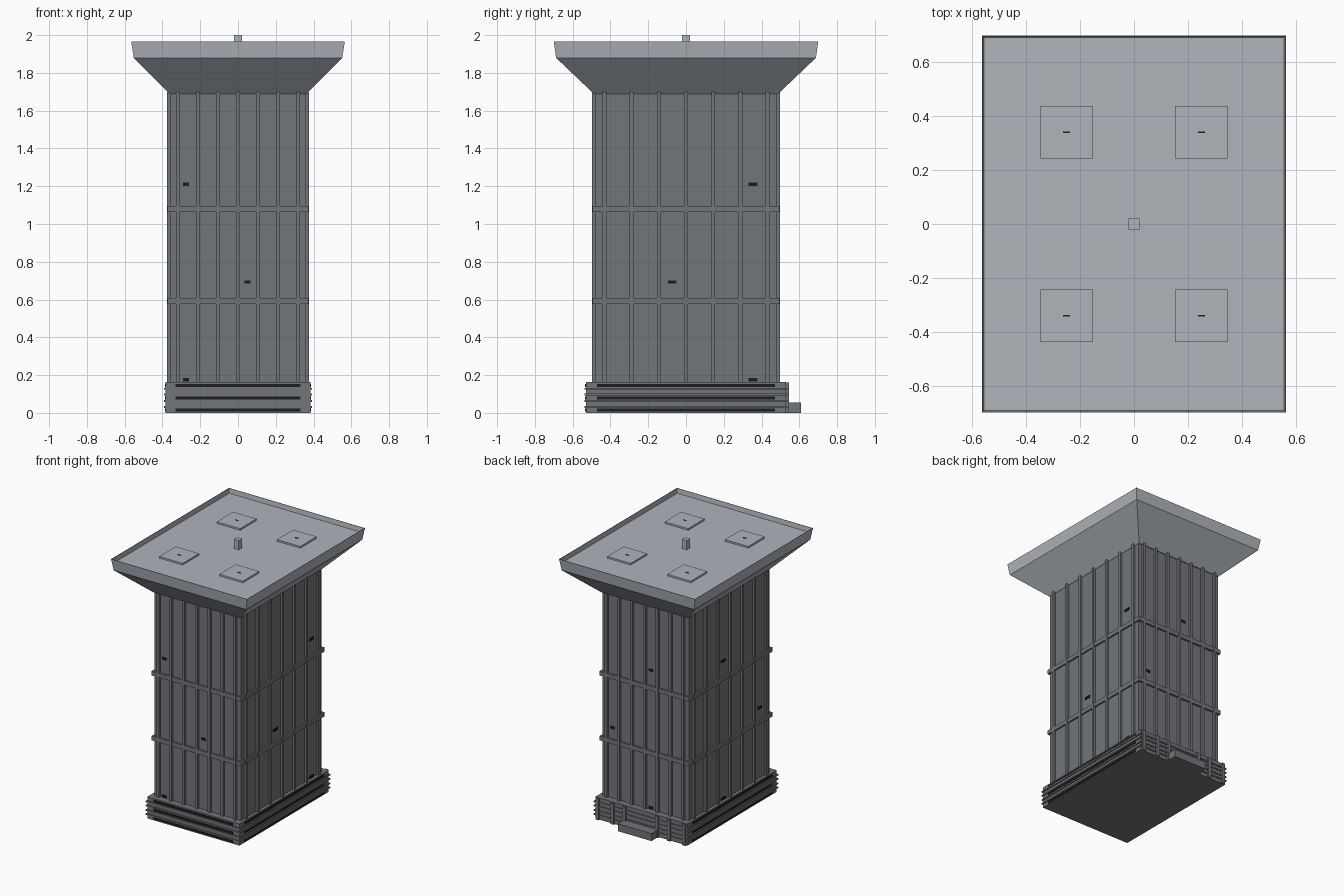
import bpy, bmesh

if "Cube" in bpy.data.objects:
    bpy.data.objects.remove(bpy.data.objects["Cube"])

def mat(name, c):
    m = bpy.data.materials.new(name)
    m.diffuse_color = (*c, 1)
    m.use_nodes = True
    m.node_tree.nodes["Principled BSDF"].inputs["Base Color"].default_value = m.diffuse_color
    return m

ROOF = mat("light_grey", (0.43, 0.46, 0.50))
WALL = mat("mid_grey", (0.17, 0.18, 0.195))
DARK = mat("near_black", (0.012, 0.012, 0.014))

def finish(name, bm, m):
    me = bpy.data.meshes.new(name)
    bm.to_mesh(me)
    bm.free()
    me.materials.append(m)
    ob = bpy.data.objects.new(name, me)
    bpy.context.collection.objects.link(ob)

def add_box(bm, a, b):
    vs = bmesh.ops.create_cube(bm, size=1)["verts"]
    for v in vs:
        v.co = [(a[i] + b[i]) / 2 + v.co[i] * (b[i] - a[i]) for i in range(3)]

def boxes(name, m, items):
    bm = bmesh.new()
    for a, b in items:
        add_box(bm, a, b)
    finish(name, bm, m)

def centred(hx, hy, z0, z1):
    return (-hx, -hy, z0), (hx, hy, z1)

WX, WY = 0.36, 0.48

# Tower body
boxes("tower_body", WALL, [centred(WX, WY, 0.1, 1.72)])

# Vertical wall ribs on all four sides
ribs = []
for i in range(-3, 4):
    x, y = i * 0.1065, i * 0.144
    for s in (-1, 1):
        ys = sorted((s * (WY - 0.01), s * 0.498))
        xs = sorted((s * (WX - 0.01), s * 0.375))
        ribs.append(((x - 0.01, ys[0], 0.15), (x + 0.01, ys[1], 1.70)))
        ribs.append(((xs[0], y - 0.01, 0.15), (xs[1], y + 0.01, 1.70)))
boxes("wall_ribs", WALL, ribs)

# Horizontal wall bands
boxes("wall_bands", WALL, [centred(0.372, 0.495, z - 0.016, z + 0.016) for z in (1.08, 0.593)])

# Base with protruding slats
boxes("base_block", WALL, [centred(0.383, 0.53, 0, 0.163)])
boxes("base_slats", WALL, [centred(0.391, 0.537, z - 0.005, z + 0.005)
                           for z in (0.128, 0.097, 0.062, 0.032)])

# Dark slots in the base: front and both sides
slots = []
for z in (0.145, 0.080, 0.016):
    z0, z1 = z - 0.008, z + 0.008
    slots.append(((-0.33, -0.534, z0), (0.33, -0.525, z1)))
    for s in (-1, 1):
        xs = sorted((s * 0.378, s * 0.387))
        slots.append(((xs[0], -0.472, z0), (xs[1], 0.472, z1)))
boxes("base_slots", DARK, slots)

# Posts and step on the back of the base
boxes("back_posts", WALL, [((x - 0.013, 0.52, 0), (x + 0.013, 0.544, 0.16))
                           for x in (-0.36, -0.235, -0.135, 0.135, 0.235, 0.36)])
boxes("back_step", WALL, [((-0.14, 0.52, 0), (0.14, 0.61, 0.056))])

# Small windows
wins = []
for x, z in ((-0.275, 1.21), (0.05, 0.693), (-0.275, 0.176)):
    wins.append(((x - 0.016, -WY - 0.006, z - 0.009), (x + 0.016, -WY + 0.002, z + 0.009)))
for x, z in ((-0.045, 1.21), (0.275, 0.693), (-0.045, 0.176)):
    wins.append(((x - 0.016, WY - 0.002, z - 0.009), (x + 0.016, WY + 0.006, z + 0.009)))
for y, z in ((0.355, 1.21), (-0.073, 0.693), (0.355, 0.176)):
    wins.append(((WX - 0.002, y - 0.023, z - 0.009), (WX + 0.006, y + 0.023, z + 0.009)))
for y, z in ((0.073, 1.21), (-0.355, 0.693), (0.073, 0.176)):
    wins.append(((-WX - 0.006, y - 0.023, z - 0.009), (-WX + 0.002, y + 0.023, z + 0.009)))
boxes("windows", DARK, wins)

# Flared roof with thin rim and sunken deck, lofted from rectangles
bm = bmesh.new()
rings = []
for hx, hy, z in ((0.362, 0.487, 1.688), (0.552, 0.688, 1.88), (0.565, 0.70, 1.965),
                  (0.562, 0.697, 1.965), (0.557, 0.692, 1.93)):
    rings.append([bm.verts.new((sx * hx, sy * hy, z))
                  for sx, sy in ((-1, -1), (1, -1), (1, 1), (-1, 1))])
for a, b in zip(rings, rings[1:]):
    for i in range(4):
        j = (i + 1) % 4
        bm.faces.new((a[i], a[j], b[j], b[i]))
bm.faces.new(rings[-1])
bm.faces.new(rings[0][::-1])
finish("flared_roof", bm, ROOF)

# Roof pads with dark marks, and the central post
corners = [(sx * 0.25, sy * 0.341) for sx in (-1, 1) for sy in (-1, 1)]
boxes("roof_pads", ROOF, [((x - 0.097, y - 0.097, 1.925), (x + 0.097, y + 0.097, 1.943))
                          for x, y in corners])
boxes("pad_marks", DARK, [((x - 0.013, y - 0.003, 1.94), (x + 0.013, y + 0.003, 1.946))
                          for x, y in corners])
boxes("roof_post", ROOF, [((-0.02, -0.02, 1.925), (0.02, 0.02, 2.0))])
